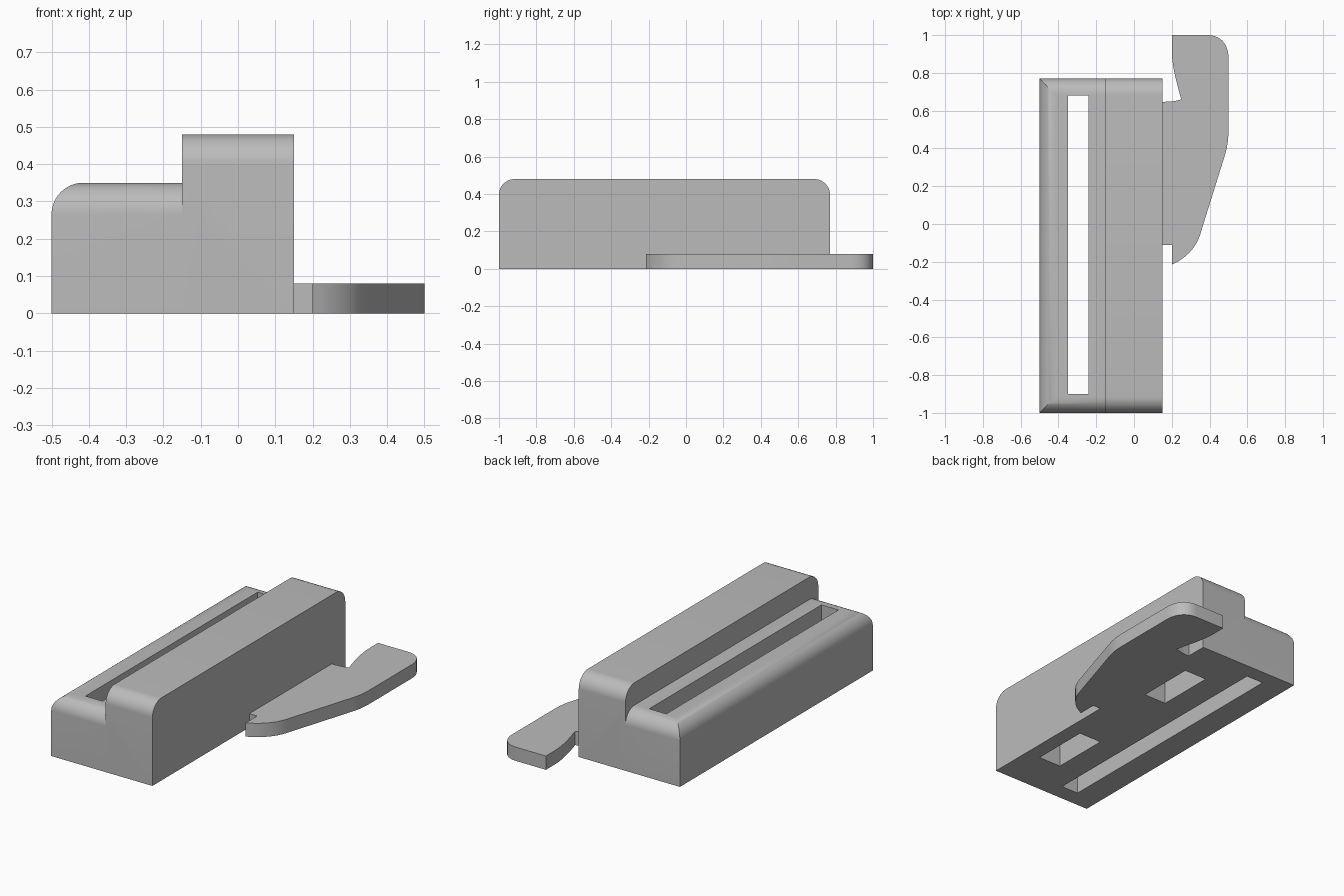
import bpy, bmesh
from mathutils import Vector
from mathutils.geometry import interpolate_bezier

if "Cube" in bpy.data.objects:
    bpy.data.objects.remove(bpy.data.objects["Cube"], do_unlink=True)

grey = bpy.data.materials.new("plain grey")
grey.use_nodes = True
colour = (0.5, 0.5, 0.5, 1)
grey.diffuse_color = colour
grey.node_tree.nodes["Principled BSDF"].inputs["Base Color"].default_value = colour


def finish(bm, name):
    bmesh.ops.recalc_face_normals(bm, faces=bm.faces)
    mesh = bpy.data.meshes.new(name)
    bm.to_mesh(mesh)
    bm.free()
    mesh.materials.append(grey)
    obj = bpy.data.objects.new(name, mesh)
    bpy.context.collection.objects.link(obj)
    return obj


def box(name, x, y, z, rounded=None, radius=0.085):
    """Box between limits; 'rounded' picks edges to fillet by their midpoint."""
    bm = bmesh.new()
    bmesh.ops.create_cube(bm, size=1)
    for v in bm.verts:
        v.co = [lim[0] if c < 0 else lim[1] for c, lim in zip(v.co, (x, y, z))]
    if rounded:
        edges = [e for e in bm.edges if rounded((e.verts[0].co + e.verts[1].co) / 2)]
        bmesh.ops.bevel(bm, geom=edges, offset=radius, offset_type='OFFSET',
                        segments=12, profile=0.5, affect='EDGES')
    return finish(bm, name)


def combine(target, other, operation):
    mod = target.modifiers.new(operation.title(), 'BOOLEAN')
    mod.operation, mod.solver, mod.object = operation, 'EXACT', other
    bpy.context.view_layer.objects.active = target
    bpy.ops.object.modifier_apply(modifier=mod.name)
    bpy.data.objects.remove(other, do_unlink=True)


FRONT, BACK = -1.0, 0.77
LOW, HIGH = 0.35, 0.48


def end_top(m, top):
    return m.z > top - 0.01 and (m.y < FRONT + 0.01 or m.y > BACK - 0.01)


# Tall block with rounded ends, and the lower rail beside it
body = box("holder_body", (-0.15, 0.15), (FRONT, BACK), (0, HIGH),
           lambda m: end_top(m, HIGH))
rail = box("slotted_rail", (-0.5, -0.1), (FRONT, BACK), (0, LOW),
           lambda m: end_top(m, LOW) or (m.z > LOW - 0.01 and m.x < -0.49))
combine(body, rail, 'UNION')


# Flat side lever: each step is a corner, or a curve (handle, handle, end)
def outline(start, steps):
    pts = [Vector(start)]
    for step in steps:
        if len(step) == 2:
            pts.append(Vector(step))
        else:
            h1, h2, end = map(Vector, step)
            pts += interpolate_bezier(pts[-1], h1, h2, end, 12)[1:]
    return pts


lever_outline = outline((0.1, -0.11), [
    (0.2, -0.11), (0.2, -0.215),
    ((0.28, -0.18), (0.335, -0.12), (0.355, -0.04)),
    (0.48, 0.36),
    ((0.495, 0.41), (0.5, 0.45), (0.5, 0.5)),
    (0.5, 0.88),
    ((0.5, 0.95), (0.46, 1.0), (0.39, 1.0)),
    (0.2, 1.0), (0.2, 0.92),
    ((0.2, 0.84), (0.225, 0.75), (0.25, 0.66)),
    ((0.22, 0.65), (0.19, 0.647), (0.15, 0.647)),
    (0.1, 0.647)])
bm = bmesh.new()
face = bm.faces.new([bm.verts.new((p.x, p.y, 0)) for p in lever_outline])
lift = bmesh.ops.extrude_face_region(bm, geom=[face])["geom"]
bmesh.ops.translate(bm, vec=(0, 0, 0.08),
                    verts=[g for g in lift if isinstance(g, bmesh.types.BMVert)])
combine(body, finish(bm, "side_lever"), 'UNION')

# Long slot right through the rail
combine(body, box("slot_cutter", (-0.35, -0.24), (-0.9, 0.68), (-0.1, 0.6)),
        'DIFFERENCE')

# Two blind pockets in the underside
for y in (-0.735, 0.165):
    combine(body, box("pocket_cutter", (-0.085, 0.06), (y, y + 0.345), (-0.1, 0.3)),
            'DIFFERENCE')

# Smooth the fillets, keep the corners sharp
bpy.ops.object.select_all(action='DESELECT')
body.select_set(True)
bpy.context.view_layer.objects.active = body
bpy.ops.object.shade_smooth_by_angle(angle=0.5)
